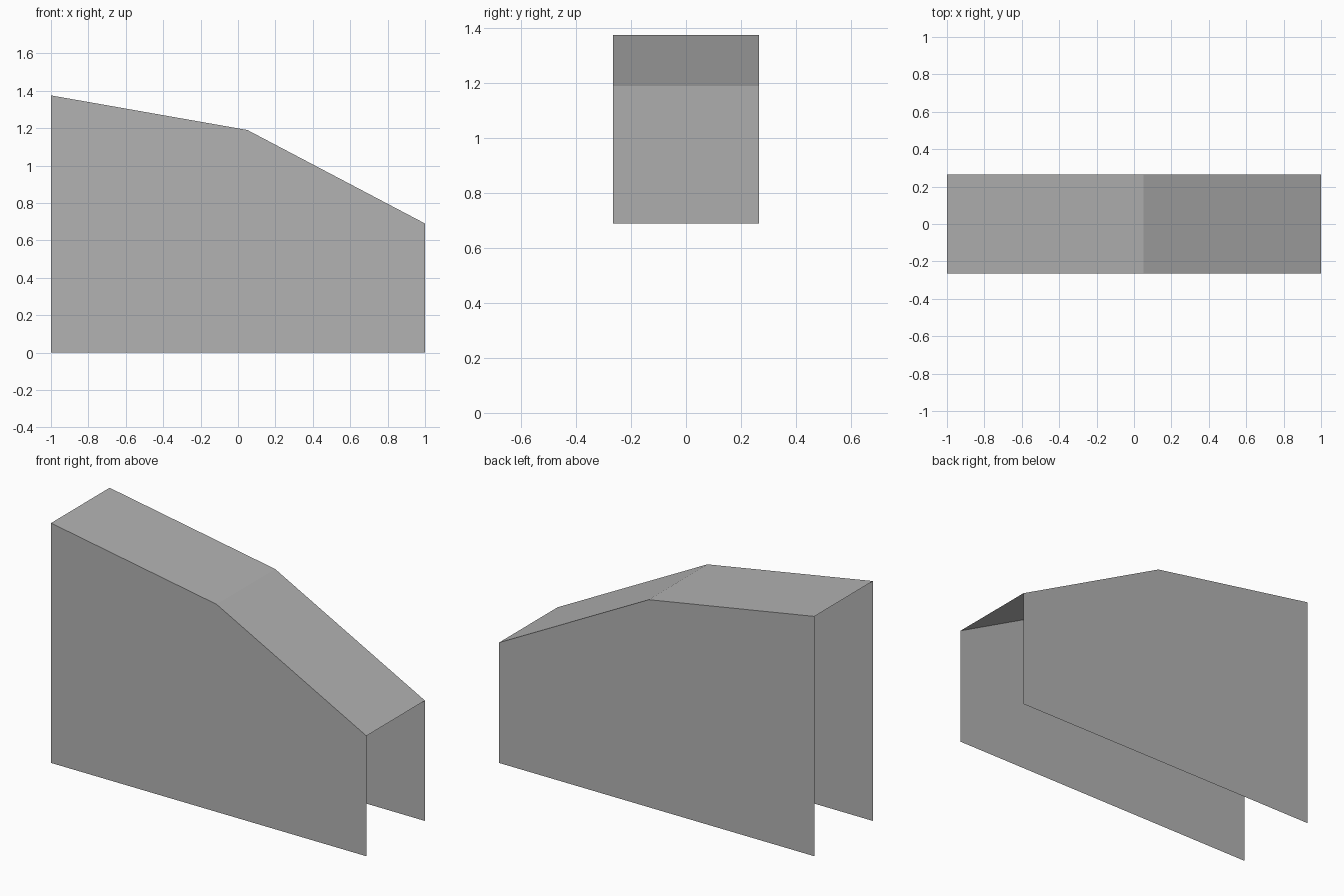
import bpy
import bmesh

cube = bpy.data.objects.get("Cube")
if cube:
    bpy.data.objects.remove(cube, do_unlink=True)

HALF_DEPTH = 0.265
# Roof line from the tall end to the low end, as (x, z)
ROOF = [(-1.0, 1.375), (0.05, 1.19), (1.0, 0.69)]

grey = bpy.data.materials.new("plain grey")
grey.use_nodes = True
color = (0.45, 0.45, 0.45, 1.0)
grey.diffuse_color = color
grey.node_tree.nodes["Principled BSDF"].inputs["Base Color"].default_value = color


def sheet(name, polygons):
    """Make a flat-shaded sheet object from lists of corner points."""
    bm = bmesh.new()
    for corners in polygons:
        bm.faces.new([bm.verts.new(c) for c in corners])
    bmesh.ops.remove_doubles(bm, verts=bm.verts, dist=0.0001)
    mesh = bpy.data.meshes.new(name)
    bm.to_mesh(mesh)
    bm.free()
    mesh.materials.append(grey)
    obj = bpy.data.objects.new(name, mesh)
    bpy.context.collection.objects.link(obj)
    return obj


# Two side panels, both facing outwards
outline = [(-1.0, 0.0), (1.0, 0.0)] + ROOF[::-1]
sheet("front_panel", [[(x, -HALF_DEPTH, z) for x, z in outline]])
sheet("back_panel", [[(x, HALF_DEPTH, z) for x, z in reversed(outline)]])

# Folded roof joining the panels; ends and underside stay open
sheet("roof", [
    [(x0, -HALF_DEPTH, z0), (x1, -HALF_DEPTH, z1),
     (x1, HALF_DEPTH, z1), (x0, HALF_DEPTH, z0)]
    for (x0, z0), (x1, z1) in zip(ROOF, ROOF[1:])
])
